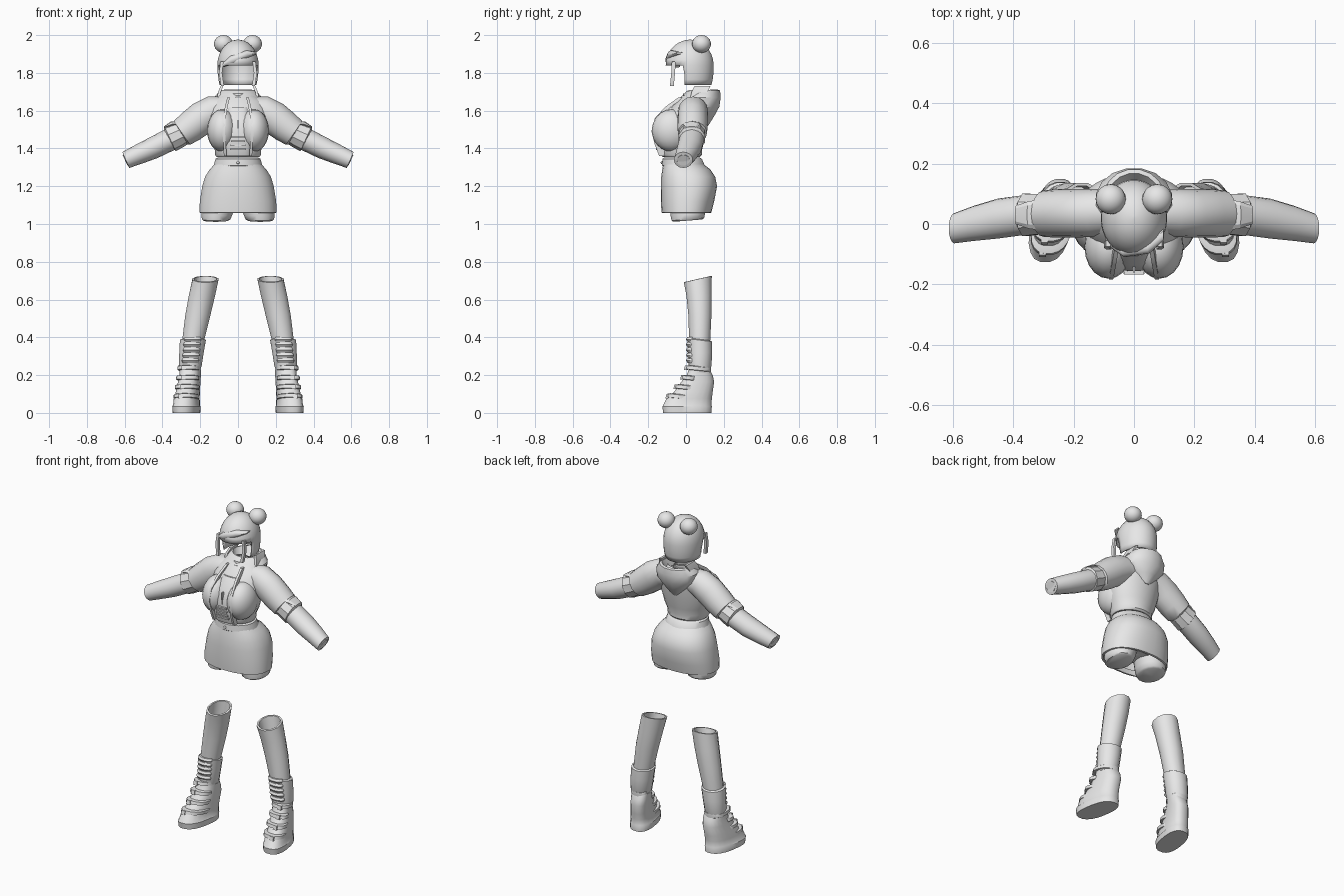
import bpy, bmesh, math
from mathutils import Vector

grey = bpy.data.materials.new("plain_grey")
grey.diffuse_color = (0.8, 0.8, 0.8, 1)


def finish(name, bm, mirror=False, angle=40, solid=0):
    bmesh.ops.recalc_face_normals(bm, faces=bm.faces)
    me = bpy.data.meshes.new(name)
    bm.to_mesh(me)
    bm.free()
    me.materials.append(grey)
    ob = bpy.data.objects.new(name, me)
    bpy.context.collection.objects.link(ob)
    bpy.ops.object.select_all(action='DESELECT')
    ob.select_set(True)
    bpy.context.view_layer.objects.active = ob
    bpy.ops.object.shade_smooth_by_angle(angle=math.radians(angle))
    if solid:
        ob.modifiers.new("thickness", 'SOLIDIFY').thickness = solid
    if mirror:
        ob.modifiers.new("mirror", 'MIRROR')
    return ob


def skin(loops, caps=(False, False)):
    """Bridge closed loops of points into a surface."""
    bm = bmesh.new()
    rows = [[bm.verts.new(p) for p in lp] for lp in loops]
    n = len(rows[0])
    for a, b in zip(rows, rows[1:]):
        for i in range(n):
            j = (i + 1) % n
            bm.faces.new((a[i], a[j], b[j], b[i]))
    if caps[0]:
        bm.faces.new(rows[0])
    if caps[1]:
        bm.faces.new(rows[-1])
    return bm


def ring(z, cx, rx, yf, yb, tilt=0, power=1.0, n=24, turn=0):
    """Horizontal rounded loop between front yf and back yb; tilt raises the back."""
    cy, ry, pts = (yf + yb) / 2, (yb - yf) / 2, []
    for i in range(n):
        a = 2 * math.pi * (i + 0.5) / n
        c, s = math.cos(a), math.sin(a)
        c = math.copysign(abs(c) ** power, c)
        s = math.copysign(abs(s) ** power, s)
        y = cy + ry * s
        pts.append((cx + rx * c - turn * (y - 0.05), y, z + tilt * ry * s))
    return pts


def loft(name, rows, caps=(False, False), mirror=False, angle=40, solid=0, **kw):
    return finish(name, skin([ring(*r, **kw) for r in rows], caps), mirror, angle, solid)


def tube(name, path, caps=(False, False), mirror=True, n=16, angle=40):
    """Sweep along points (x, y, z, radius in xz, radius in y)."""
    loops = []
    for k, (x, y, z, r, ry) in enumerate(path):
        a, b = path[max(k - 1, 0)], path[min(k + 1, len(path) - 1)]
        d = Vector((b[0] - a[0], 0, b[2] - a[2]))
        if d.length < 1e-4:
            d = Vector((0.88, 0, -0.48))
        d.normalize()
        up = Vector((-d.z, 0, d.x))
        loops.append([Vector((x, y, z)) + up * (r * math.cos(2 * math.pi * i / n))
                      + Vector((0, ry * math.sin(2 * math.pi * i / n), 0)) for i in range(n)])
    return finish(name, skin(loops, caps), mirror, angle)


def ball(name, loc, size, mirror=True, seg=20):
    bm = bmesh.new()
    bmesh.ops.create_uvsphere(bm, u_segments=seg, v_segments=seg // 2 + 2, radius=1)
    for v in bm.verts:
        v.co = Vector([l + s * c for l, s, c in zip(loc, size, v.co)])
    return finish(name, bm, mirror, 60)


def strip(name, path, w, t, mirror=True):
    """Flat band following points, w wide in x and t thick in y."""
    loops = [[(x - w / 2, y, z), (x + w / 2, y, z), (x + w / 2, y + t, z), (x - w / 2, y + t, z)]
             for x, y, z in path]
    return finish(name, skin(loops, (True, True)), mirror, 35)


# Hair cap: dome with the face area cut open
dome = [ring(1.735, 0, 0.098, -0.085, 0.135, n=32), ring(1.765, 0, 0.104, -0.09, 0.142, n=32),
        ring(1.80, 0, 0.108, -0.095, 0.146, n=32), ring(1.84, 0, 0.11, -0.108, 0.147, n=32)]
for k in range(1, 8):
    t = math.radians(k * 12.5)
    c = math.cos(t)
    dome.append(ring(1.84 + 0.136 * math.sin(t), 0, 0.11 * c, 0.022 - 0.13 * c, 0.022 + 0.125 * c, n=32))
bm = skin(dome, (False, True))
gone = [f for f in bm.faces if f.calc_center_median().z < 1.84 and f.calc_center_median().y < -0.015]
bmesh.ops.delete(bm, geom=gone, context='FACES')
finish("hair_cap", bm, solid=0.008)

# Buns, side locks and swept fringe
ball("hair_bun", (0.077, 0.082, 1.953), (0.05, 0.05, 0.047))
strip("side_lock", [(0.085, -0.075, 1.86), (0.092, -0.078, 1.80), (0.082, -0.085, 1.73)], 0.016, 0.02)
tube("fringe_sweep", [(0.098, -0.035, 1.905, 0.005, 0.02), (0.05, -0.078, 1.90, 0.02, 0.02),
                      (-0.03, -0.09, 1.868, 0.024, 0.02), (-0.09, -0.05, 1.835, 0.008, 0.02)],
     (True, True), mirror=False, n=10)

# Neck with choker
loft("neck", [(1.60, 0, 0.05, -0.03, 0.07), (1.69, 0, 0.046, -0.015, 0.075)])
loft("choker", [(1.645, 0, 0.052, -0.03, 0.075), (1.65, 0, 0.056, -0.034, 0.078),
                (1.672, 0, 0.055, -0.03, 0.08), (1.675, 0, 0.05, -0.025, 0.076)])

# Jacket body and bust
loft("jacket_body", [(1.355, 0, 0.115, -0.125, 0.075), (1.365, 0, 0.122, -0.135, 0.085),
                     (1.39, 0, 0.123, -0.135, 0.085), (1.43, 0, 0.14, -0.135, 0.095),
                     (1.50, 0, 0.155, -0.13, 0.11), (1.56, 0, 0.158, -0.115, 0.12),
                     (1.61, 0, 0.158, -0.085, 0.125), (1.65, 0, 0.14, -0.05, 0.12),
                     (1.68, 0, 0.09, -0.02, 0.10)], (True, False))
ball("bust", (0.084, -0.075, 1.495), (0.08, 0.106, 0.112))
loft("front_panel", [(1.36, 0, 0.07, -0.138, -0.06), (1.42, 0, 0.075, -0.156, -0.06),
                     (1.50, 0, 0.07, -0.155, -0.06), (1.56, 0, 0.06, -0.135, -0.05),
                     (1.62, 0, 0.055, -0.085, 0)], (True, True), power=0.7)

# Lapel edges and lacing
strip("lapel_edge", [(0.068, -0.142, 1.36), (0.07, -0.165, 1.42), (0.076, -0.183, 1.49),
                     (0.072, -0.165, 1.56), (0.062, -0.11, 1.62), (0.05, -0.04, 1.67)], 0.014, 0.03)
for k in range(4):
    z = 1.392 + 0.021 * k
    strip("front_lace", [(0, -0.158 - 0.003 * k, z), (0, -0.158 - 0.003 * k, z + 0.009)],
          0.085 - 0.006 * k, 0.02, mirror=False)
strip("front_seam", [(0, -0.16, 1.48), (0, -0.161, 1.55)], 0.006, 0.02, mirror=False)

# Hood folded on the back, hollow at the neck
loft("hood", [(1.52, 0, 0.025, 0.06, 0.118), (1.57, 0, 0.075, 0.03, 0.15),
              (1.62, 0, 0.125, -0.02, 0.178), (1.67, 0, 0.128, -0.025, 0.186),
              (1.705, 0, 0.10, 0.0, 0.182, 0.02), (1.71, 0, 0.085, 0.015, 0.168, 0.02),
              (1.66, 0, 0.065, 0.0, 0.13)], (True, False), n=16, angle=35)
# Raised collar wings beside the neck
strip("collar_wing", [(0.105, 0.02, 1.66), (0.098, 0.03, 1.70), (0.085, 0.045, 1.73)], 0.014, 0.085)

# Sleeves, turned cuffs, forearms with a rim at the wrist
tube("sleeve", [(0.06, 0.04, 1.61, 0.065, 0.07), (0.13, 0.037, 1.598, 0.082, 0.079),
                (0.19, 0.035, 1.562, 0.088, 0.08), (0.25, 0.035, 1.516, 0.084, 0.08),
                (0.297, 0.034, 1.482, 0.076, 0.077), (0.305, 0.034, 1.478, 0.06, 0.06)], (True, False))
tube("sleeve_cuff", [(0.295, 0.033, 1.482, 0.066, 0.07), (0.32, 0.032, 1.47, 0.07, 0.07),
                     (0.36, 0.03, 1.452, 0.073, 0.074), (0.366, 0.03, 1.449, 0.058, 0.062)], n=10, angle=25)
tube("cuff_flap", [(0.315, 0.03, 1.53, 0.01, 0.05), (0.35, 0.03, 1.528, 0.016, 0.045),
                   (0.392, 0.03, 1.512, 0.004, 0.03)], (True, True), n=8, angle=25)
tube("forearm", [(0.28, 0.034, 1.488, 0.06, 0.062), (0.36, 0.03, 1.447, 0.06, 0.066),
                 (0.45, 0.018, 1.402, 0.058, 0.066), (0.53, 0.002, 1.367, 0.052, 0.058),
                 (0.594, -0.014, 1.339, 0.046, 0.05), (0.598, -0.014, 1.337, 0.031, 0.034),
                 (0.56, -0.008, 1.355, 0.028, 0.03)], (True, True))

# Skirt with waistband and hollow hem
loft("skirt", [(1.085, 0, 0.185, -0.11, 0.12), (1.058, 0, 0.195, -0.118, 0.125),
               (1.06, 0, 0.205, -0.13, 0.135), (1.12, 0, 0.203, -0.134, 0.15),
               (1.20, 0, 0.19, -0.134, 0.165), (1.25, 0, 0.175, -0.132, 0.155),
               (1.29, 0, 0.15, -0.126, 0.128), (1.315, 0, 0.125, -0.122, 0.095)],
     power=0.88, n=32)
loft("waistband", [(1.305, 0, 0.123, -0.122, 0.095), (1.31, 0, 0.13, -0.128, 0.10),
                   (1.345, 0, 0.12, -0.125, 0.085), (1.352, 0, 0.108, -0.115, 0.072)], (False, True))
ball("waist_button", (0, -0.128, 1.325), (0.008, 0.006, 0.008), mirror=False, seg=10)

# Shorts and thigh stumps under the skirt
loft("shorts", [(1.09, 0, 0.11, -0.05, 0.08), (1.13, 0, 0.165, -0.085, 0.115),
                (1.22, 0, 0.165, -0.1, 0.13)], (True, True))
loft("thigh", [(1.018, 0.118, 0.066, -0.068, 0.088, 0.08), (1.025, 0.116, 0.076, -0.078, 0.098, 0.08),
               (1.05, 0.112, 0.084, -0.083, 0.103, 0.08), (1.15, 0.095, 0.09, -0.085, 0.115)],
     (True, True), mirror=True, n=16)

# Lower legs, open and hollow at the top
loft("lower_leg", [(0.22, 0.255, 0.05, 0.02, 0.122), (0.38, 0.238, 0.06, 0.015, 0.13),
                   (0.52, 0.212, 0.069, 0.01, 0.137), (0.62, 0.191, 0.072, 0.0, 0.138),
                   (0.708, 0.172, 0.071, -0.014, 0.139, 0.23), (0.709, 0.172, 0.06, -0.003, 0.128, 0.23),
                   (0.62, 0.190, 0.058, 0.012, 0.125)], (True, True), mirror=True, n=12)

# Boot shaft, with a ribbed shin plate in front
loft("boot_shaft", [(0.215, 0.257, 0.053, 0.015, 0.125), (0.25, 0.253, 0.062, 0.012, 0.136),
                    (0.32, 0.246, 0.066, 0.01, 0.14), (0.385, 0.239, 0.07, 0.007, 0.139, -0.12),
                    (0.39, 0.238, 0.06, 0.015, 0.13, -0.12)], (True, False), mirror=True, n=16, angle=30)
for k in range(5):
    z = 0.265 + 0.028 * k
    cx = 0.253 - 0.1 * (z - 0.25)
    loft("shin_rib", [(z, cx, 0.042, 0.008, 0.05), (z + 0.012, cx, 0.048, -0.001, 0.05),
                      (z + 0.024, cx, 0.042, 0.006, 0.05)], (True, True), mirror=True, n=16)

# Boot foot: flat sole, raised toe, high heel block
loft("boot_foot", [(0.0, 0.266, 0.068, -0.122, 0.136), (0.035, 0.266, 0.07, -0.127, 0.138),
                   (0.04, 0.266, 0.066, -0.122, 0.136), (0.075, 0.266, 0.064, -0.105, 0.138),
                   (0.11, 0.264, 0.06, -0.065, 0.142), (0.165, 0.26, 0.057, -0.025, 0.15),
                   (0.20, 0.257, 0.055, 0.003, 0.142), (0.23, 0.256, 0.055, 0.015, 0.126)],
     (True, True), mirror=True, power=0.8, n=20, turn=0.16)

# Straps and buckles over the instep
for z, yf, rx in ((0.085, -0.092, 0.066), (0.135, -0.05, 0.063), (0.185, -0.014, 0.06), (0.235, 0.006, 0.06)):
    yb = 0.06 if z < 0.2 else 0.133
    loft("boot_strap", [(z - 0.012, 0.262, rx - 0.006, yf, yb, -0.1), (z - 0.009, 0.262, rx, yf - 0.012, yb, -0.1),
                        (z + 0.009, 0.261, rx, yf - 0.006, yb, -0.1), (z + 0.012, 0.261, rx - 0.006, yf + 0.01, yb, -0.1)],
         (True, True), mirror=True, power=0.85, n=20, turn=0.16, angle=30)
    x = 0.262 - 0.16 * (yf - 0.05) + 0.018
    strip("strap_buckle", [(x, yf - 0.017, z - 0.008), (x, yf - 0.011, z + 0.016)], 0.024, 0.02)
